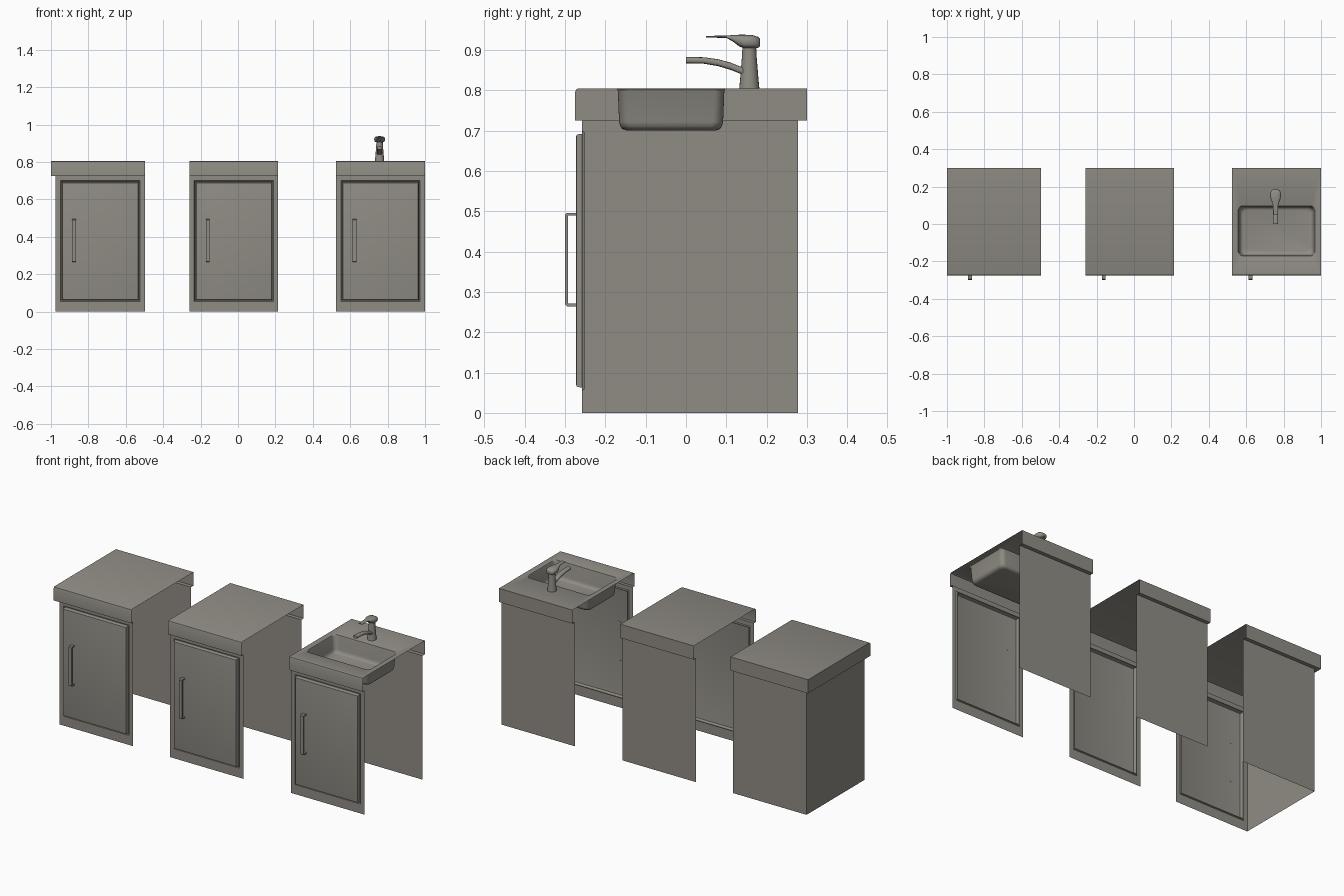
import bpy, bmesh, math

if "Cube" in bpy.data.objects:
    bpy.data.objects.remove(bpy.data.objects["Cube"])

grey = bpy.data.materials.new("warm_grey")
grey.diffuse_color = (0.28, 0.265, 0.235, 1)
grey.use_nodes = True
grey.node_tree.nodes["Principled BSDF"].inputs["Base Color"].default_value = grey.diffuse_color


def loft(name, rings, cap0=False, cap1=False, closed=True, fix=False, angle=30):
    """Skin a series of equally long point rings, with optional end caps."""
    bm = bmesh.new()
    vr = [[bm.verts.new(p) for p in r] for r in rings]
    n = len(vr[0])
    for a, b in zip(vr, vr[1:]):
        for i in range(n if closed else n - 1):
            j = (i + 1) % n
            bm.faces.new((a[i], a[j], b[j], b[i]))
    if cap0:
        bm.faces.new(vr[0][::-1])
    if cap1:
        bm.faces.new(vr[-1])
    bmesh.ops.remove_doubles(bm, verts=bm.verts, dist=1e-5)
    if fix:
        bmesh.ops.recalc_face_normals(bm, faces=bm.faces)
    me = bpy.data.meshes.new(name)
    bm.to_mesh(me)
    bm.free()
    me.materials.append(grey)
    ob = bpy.data.objects.new(name, me)
    bpy.context.collection.objects.link(ob)
    bpy.ops.object.select_all(action='DESELECT')
    ob.select_set(True)
    bpy.context.view_layer.objects.active = ob
    bpy.ops.object.shade_smooth_by_angle(angle=math.radians(angle))
    return ob


def quad(name, pts):
    return loft(name, [pts[:2], [pts[3], pts[2]]], closed=False)


def strip(name, x0, x1, prof):
    """Open sheet: a (y, z) profile swept along x."""
    return loft(name, [[(x1, y, z), (x0, y, z)] for y, z in reversed(prof)], closed=False)


def front_rect(x0, x1, z0, z1, y, d=0):
    return [(x0 + d, y, z0 + d), (x1 - d, y, z0 + d), (x1 - d, y, z1 - d), (x0 + d, y, z1 - d)]


def round_rect(cx, cy, hx, hy, r, z, seg=6):
    pts = []
    for q, (sx, sy) in enumerate([(1, 1), (-1, 1), (-1, -1), (1, -1)]):
        for k in range(seg + 1):
            a = math.pi / 2 * (q + k / seg)
            pts.append((cx + sx * (hx - r) + r * math.cos(a),
                        cy + sy * (hy - r) + r * math.sin(a), z))
    return pts


YF, YB, ZB, ZT = -0.258, 0.278, 0.725, 0.805
LIP = [(YF, ZB), (-0.275, ZB), (-0.275, 0.796), (-0.2725, 0.8025), (-0.266, ZT)]
BACK = [(0.3, ZT), (0.3, ZB), (YB, ZB)]


def cabinet(tag, x0, x1, top_x0, sink=False):
    # front panel with groove and raised door in one sheet
    door = (x0 + 0.029, x1 - 0.029, 0.058, 0.697)
    steps = [(YF, -0.003), (-0.252, 0.0), (-0.252, 0.004), (-0.268, 0.006),
             (-0.2715, 0.008), (-0.2725, 0.012)]
    loft(tag + "_front_and_door",
         [front_rect(x0, x1, 0, ZB, YF)] + [front_rect(*door, y, d) for y, d in steps], cap1=True)
    # back panel
    quad(tag + "_back_panel", [(x1, YB, 0), (x0, YB, 0), (x0, YB, ZB), (x1, YB, ZB)])
    # worktop sheet
    if sink:
        strip(tag + "_worktop_front", top_x0, x1, LIP)
        strip(tag + "_worktop_back", top_x0, x1, BACK)
    else:
        strip(tag + "_worktop", top_x0, x1, LIP + BACK)
    # door handle
    hx = x0 + 0.088
    c = [(-0.272, 0.264), (-0.295, 0.264), (-0.3, 0.269), (-0.3, 0.491), (-0.295, 0.496),
         (-0.272, 0.496), (-0.272, 0.489), (-0.293, 0.489), (-0.293, 0.271), (-0.272, 0.271)]
    loft(tag + "_handle", [[(x, y, z) for y, z in c] for x in (hx, hx + 0.02)],
         True, True, fix=True)


cabinet("left", -0.975, -0.498, -1.0)
cabinet("middle", -0.26, 0.215, -0.26)
cabinet("sink", 0.525, 1.0, 0.525, sink=True)

# closed left end of the left cabinet
quad("left_side_panel", [(-0.975, YB, 0), (-0.975, YF, 0), (-0.975, YF, ZB), (-0.975, YB, ZB)])
end = [(-0.275, ZB)] + LIP[2:] + BACK[:2]
loft("left_worktop_end", [[(-1.0, y, z) for y, z in end]], cap1=True)
quad("left_worktop_underside", [(-1.0, YF, ZB), (-1.0, YB, ZB), (-0.975, YB, ZB), (-0.975, YF, ZB)])

# sink worktop with sunken basin
cx, cy = 0.762, -0.037
outer = []
for x, y in [(1.0, 0.3), (0.525, 0.3), (0.525, -0.266), (1.0, -0.266)]:
    outer += [(x, y, ZT)] * 7
levels = [(0.21, 0.138, 0.026, ZT), (0.205, 0.134, 0.024, 0.803), (0.202, 0.132, 0.024, 0.797),
          (0.197, 0.129, 0.026, 0.722), (0.194, 0.126, 0.028, 0.711),
          (0.187, 0.121, 0.028, 0.704), (0.176, 0.112, 0.026, 0.701)]
loft("sink_top_and_basin",
     [outer] + [round_rect(cx, cy, hx, hy, r, z) for hx, hy, r, z in levels], cap1=True, angle=40)

# tap
tx, ty, N = 0.757, 0.157, 20


def circle(r, z):
    return [(tx + r * math.cos(2 * math.pi * i / N), ty + r * math.sin(2 * math.pi * i / N), z)
            for i in range(N)]


def section(y, hw, z0, z1):
    """Rounded section across y, squarer than an ellipse."""
    pts = []
    for i in range(N):
        c, s = math.cos(2 * math.pi * i / N), math.sin(2 * math.pi * i / N)
        pts.append((tx + hw * math.copysign(abs(c) ** 0.7, c), y,
                    (z0 + z1) / 2 + (z1 - z0) / 2 * math.copysign(abs(s) ** 0.7, s)))
    return pts


loft("tap_body", [circle(0.025, 0.805), circle(0.023, 0.825), circle(0.0185, 0.88),
                  circle(0.017, 0.908)], True, True, fix=True)
loft("tap_lever", [section(*s) for s in [
    (0.184, 0.014, 0.909, 0.927), (0.178, 0.023, 0.905, 0.933), (0.165, 0.029, 0.904, 0.937),
    (0.145, 0.029, 0.904, 0.938), (0.132, 0.025, 0.909, 0.938), (0.115, 0.018, 0.922, 0.937),
    (0.10, 0.014, 0.930, 0.936), (0.05, 0.012, 0.931, 0.935)]], True, True, fix=True, angle=50)
loft("tap_spout", [section(*s) for s in [
    (0.155, 0.014, 0.832, 0.852), (0.135, 0.014, 0.841, 0.859), (0.11, 0.014, 0.851, 0.869),
    (0.08, 0.014, 0.860, 0.877), (0.045, 0.014, 0.866, 0.882), (0.0, 0.014, 0.867, 0.883)]],
     True, True, fix=True, angle=50)
